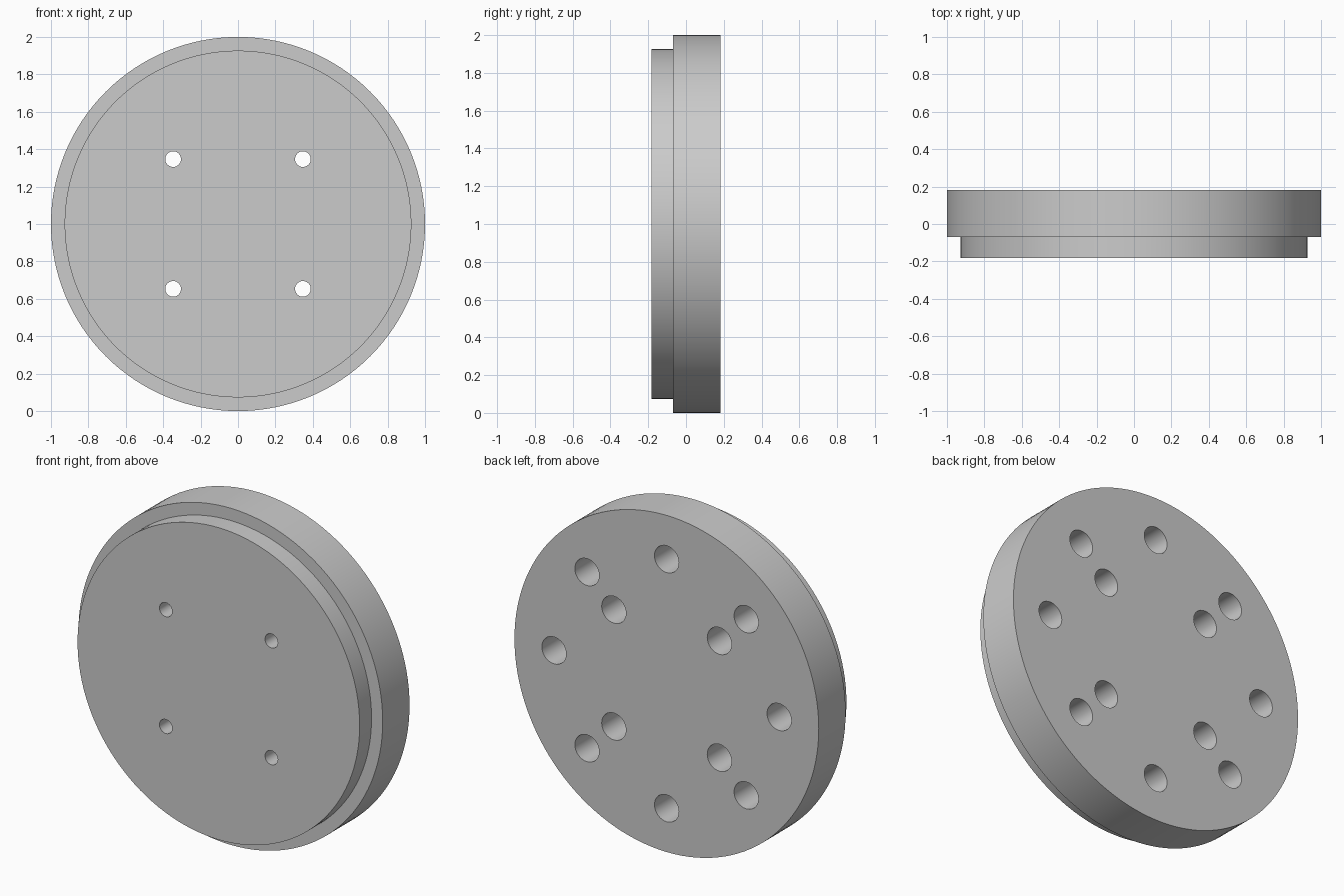
import bpy, bmesh, math

cube = bpy.data.objects.get("Cube")
if cube:
    bpy.data.objects.remove(cube, do_unlink=True)

FRONT, STEP, BACK = -0.182, -0.07, 0.182   # depths of the faces along y
FLOOR = -0.07                              # bottom of the wide bores

grey = bpy.data.materials.new("light_grey")
grey.use_nodes = True
colour = (0.6, 0.6, 0.6, 1)
grey.diffuse_color = colour
grey.node_tree.nodes["Principled BSDF"].inputs["Base Color"].default_value = colour


def lathe(bm, profile, x, z, sides):
    """Closed solid turned about a y-direction axis; profile is (radius, y)."""
    rings = []
    for radius, y in profile:
        angles = [2 * math.pi * i / sides for i in range(sides)]
        rings.append([bm.verts.new((x + radius * math.cos(a), y, z + radius * math.sin(a)))
                      for a in angles])
    for a, b in zip(rings, rings[1:]):
        for i in range(sides):
            j = (i + 1) % sides
            bm.faces.new((a[i], a[j], b[j], b[i]))
    bm.faces.new(rings[0])
    bm.faces.new(rings[-1])


def make_object(name, bm):
    bmesh.ops.recalc_face_normals(bm, faces=bm.faces[:])
    mesh = bpy.data.meshes.new(name)
    bm.to_mesh(mesh)
    bm.free()
    mesh.materials.append(grey)
    obj = bpy.data.objects.new(name, mesh)
    bpy.context.collection.objects.link(obj)
    return obj


# Stepped disc
bm = bmesh.new()
lathe(bm, [(0.927, FRONT), (0.927, STEP), (1, STEP), (1, BACK)], 0, 1, 128)
disc = make_object("stepped_disc", bm)

# Cutter: four counterbored through holes and a ring of eight blind holes
bm = bmesh.new()
for sx in (-1, 1):
    for sz in (-1, 1):
        lathe(bm, [(0.042, FRONT - 0.1), (0.042, FLOOR), (0.08, FLOOR), (0.08, BACK + 0.1)],
              sx * 0.347, 1 + sz * 0.347, 32)
for k in range(8):
    a = k * math.pi / 4
    lathe(bm, [(0.08, FLOOR), (0.08, BACK + 0.1)],
          0.74 * math.cos(a), 1 + 0.74 * math.sin(a), 32)
cutter = make_object("hole_cutter", bm)
cutter.hide_render = True

# Drill the holes
drill = disc.modifiers.new("holes", 'BOOLEAN')
drill.operation = 'DIFFERENCE'
drill.solver = 'EXACT'
drill.object = cutter
for obj in bpy.context.selected_objects:
    obj.select_set(False)
disc.select_set(True)
bpy.context.view_layer.objects.active = disc
bpy.ops.object.modifier_apply(modifier=drill.name)
bpy.data.objects.remove(cutter, do_unlink=True)

# Smooth walls with crisp rims
bpy.ops.object.shade_smooth_by_angle(angle=math.radians(30))
